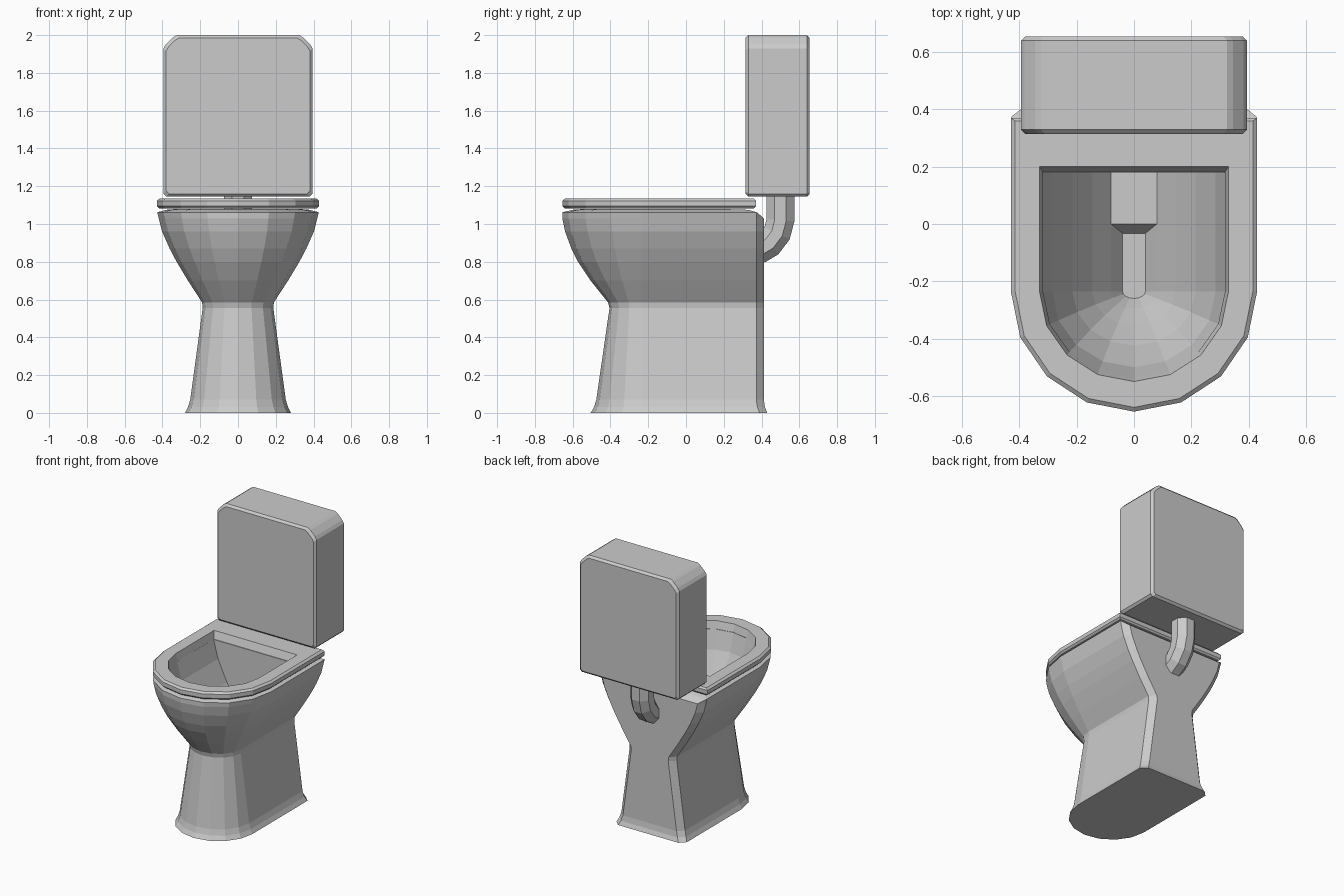
import bpy, bmesh, math
from mathutils import Vector

if "Cube" in bpy.data.objects:
    bpy.data.objects.remove(bpy.data.objects["Cube"])

ARC_Y = -0.235  # where the straight sides turn into the rounded front


def loft(name, rings, loop=False):
    """Skin equal-length rings; cap both ends, or join last to first."""
    bm = bmesh.new()
    vs = [[bm.verts.new(p) for p in r] for r in rings]
    n = len(rings[0])
    pairs = list(zip(vs, vs[1:])) + ([(vs[-1], vs[0])] if loop else [])
    for a, b in pairs:
        for i in range(n):
            j = (i + 1) % n
            bm.faces.new((a[i], a[j], b[j], b[i]))
    if not loop:
        bm.faces.new(vs[0])
        bm.faces.new(vs[-1])
    bmesh.ops.remove_doubles(bm, verts=bm.verts, dist=0.0005)
    bmesh.ops.recalc_face_normals(bm, faces=bm.faces)
    me = bpy.data.meshes.new(name)
    bm.to_mesh(me)
    bm.free()
    ob = bpy.data.objects.new(name, me)
    bpy.context.collection.objects.link(ob)
    return ob


def d_ring(z, w, front, back, cut=0.0):
    """D-shaped section: flat back with cut corners, 8-sided round front."""
    d = ARC_Y - front
    arc = [(-w * math.cos(math.pi * k / 8), ARC_Y - d * math.sin(math.pi * k / 8), z)
           for k in range(9)]
    return [(-w + cut, back, z), (-w, back - cut, z)] + arc + \
           [(w, back - cut, z), (w - cut, back, z)]


# Pedestal and bowl: outside upwards, over the rim, then down the inside
outer = [(0, 0.28, -0.505, 0.43), (0.03, 0.265, -0.487, 0.418), (0.07, 0.253, -0.475, 0.412),
         (0.555, 0.187, -0.405, 0.412), (0.585, 0.19, -0.413, 0.412),
         (0.70, 0.265, -0.505, 0.412), (0.80, 0.325, -0.572, 0.412),
         (0.87, 0.362, -0.607, 0.412), (0.96, 0.402, -0.64, 0.412),
         (1.03, 0.42, -0.655, 0.412)]
inner = [(1.08, 0.32, -0.535, 0.18), (0.95, 0.285, -0.50, 0.18), (0.80, 0.215, -0.425, 0.18),
         (0.69, 0.145, -0.355, 0.18), (0.60, 0.08, -0.295, 0.18), (0.54, 0.04, -0.26, 0.18)]
loft("bowl", [d_ring(*r, 0.04) for r in outer]
     + [d_ring(1.062, 0.428, -0.655, 0.375), d_ring(1.075, 0.38, -0.60, 0.33)]
     + [d_ring(*r) for r in inner])

# Raised ledge at the back of the bowl floor
loft("bowl_ledge", [[(-w, y0, z), (w, y0, z), (w, 0.19, z), (-w, 0.19, z)]
                    for z, w, y0 in ((0.535, 0.04, -0.035), (0.60, 0.08, 0.0))])

# Seat ring
seat = [(1.082, 0.418, -0.643, 0.36), (1.094, 0.43, -0.655, 0.37), (1.123, 0.43, -0.655, 0.37),
        (1.135, 0.415, -0.64, 0.36), (1.135, 0.33, -0.55, 0.20), (1.082, 0.318, -0.535, 0.182)]
loft("seat", [d_ring(*r) for r in seat], loop=True)

# Cistern: chamfered profile lofted from front to back with bevelled rims
half = [(0.38, 1.145), (0.395, 1.16), (0.395, 1.93), (0.382, 1.951), (0.346, 1.987), (0.325, 2.0)]
profile = half + [(-x, z) for x, z in reversed(half)]


def tank_ring(y, inset):
    sx, sz = 1 - inset / 0.395, 1 - inset / 0.4275
    return [(x * sx, y, 1.5725 + (z - 1.5725) * sz) for x, z in profile]


loft("cistern", [tank_ring(0.315, 0.015), tank_ring(0.33, 0),
                 tank_ring(0.64, 0), tank_ring(0.655, 0.015)])

# Flush pipe: octagonal tube swept from the cistern into the back of the bowl
path = [Vector((0, y, z)) for y, z in
        ((0.5, 1.16), (0.5, 1.02), (0.482, 0.95), (0.44, 0.895), (0.38, 0.86))]
rings = []
for i, p in enumerate(path):
    t = (path[min(i + 1, len(path) - 1)] - path[max(i - 1, 0)]).normalized()
    side = Vector((1, 0, 0))
    up = t.cross(side)
    rings.append([p + 0.08 * (side * math.cos(a) + up * math.sin(a))
                  for a in (math.pi * (k + 0.5) / 4 for k in range(8))])
loft("flush_pipe", rings)
